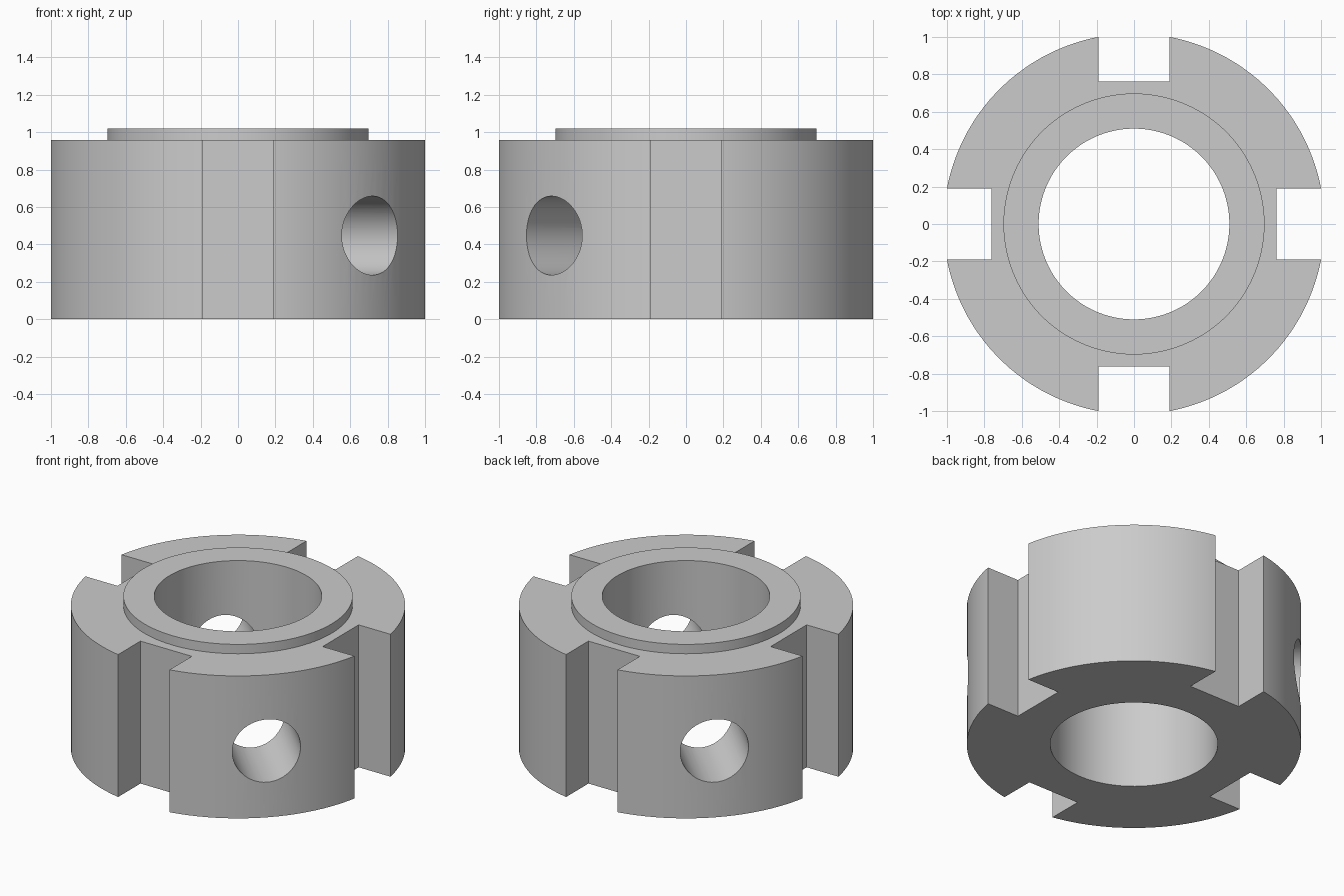
import bpy, bmesh, math
from mathutils import Matrix

if "Cube" in bpy.data.objects:
    bpy.data.objects.remove(bpy.data.objects["Cube"])

SEG = 128
R_OUT, R_BORE, R_LIP = 1.018, 0.51, 0.698
H_BODY, H_TOP = 0.957, 1.02
SLOT_W, SLOT_FLOOR = 0.382, 0.763
HOLE_R, HOLE_Z = 0.211, 0.447


def make_object(name, bm):
    bmesh.ops.recalc_face_normals(bm, faces=bm.faces)
    mesh = bpy.data.meshes.new(name)
    bm.to_mesh(mesh)
    bm.free()
    obj = bpy.data.objects.new(name, mesh)
    bpy.context.collection.objects.link(obj)
    return obj


def lathe(name, profile):
    """Revolve a closed (radius, z) profile about the z axis."""
    bm = bmesh.new()
    rings = []
    for i in range(SEG):
        a = math.tau * (i + 0.5) / SEG
        rings.append([bm.verts.new((r * math.cos(a), r * math.sin(a), z)) for r, z in profile])
    n = len(profile)
    for i in range(SEG):
        p, q = rings[i], rings[(i + 1) % SEG]
        for j in range(n):
            k = (j + 1) % n
            bm.faces.new((p[j], q[j], q[k], p[k]))
    return make_object(name, bm)


def cut(target, cutter):
    mod = target.modifiers.new("cut", 'BOOLEAN')
    mod.operation = 'DIFFERENCE'
    mod.solver = 'EXACT'
    mod.object = cutter
    cutter.hide_render = True
    bpy.context.view_layer.objects.active = target
    bpy.ops.object.modifier_apply(modifier=mod.name)
    bpy.data.objects.remove(cutter)


# Ring body with raised lip around the bore
nut = lathe("slotted_ring_nut", [
    (R_BORE, 0), (R_OUT, 0), (R_OUT, H_BODY),
    (R_LIP, H_BODY), (R_LIP, H_TOP), (R_BORE, H_TOP)])

# Four spanner slots
bm = bmesh.new()
depth = 0.6
for i in range(4):
    m = (Matrix.Rotation(i * math.pi / 2, 4, 'Z')
         @ Matrix.Translation((SLOT_FLOOR + depth / 2, 0, 0.5))
         @ Matrix.Diagonal((depth, SLOT_W, 2, 1)))
    bmesh.ops.create_cube(bm, size=1, matrix=m)
cut(nut, make_object("slot_cutter", bm))

# Diagonal cross hole, front right to back left
bm = bmesh.new()
m = (Matrix.Translation((0, 0, HOLE_Z))
     @ Matrix.Rotation(-math.pi / 4, 4, 'Z')
     @ Matrix.Rotation(math.pi / 2, 4, 'Y'))
bmesh.ops.create_cone(bm, cap_ends=True, segments=64, radius1=HOLE_R,
                      radius2=HOLE_R, depth=3, matrix=m)
cut(nut, make_object("hole_cutter", bm))

# Smooth walls, sharp edges
bpy.ops.object.select_all(action='DESELECT')
nut.select_set(True)
bpy.context.view_layer.objects.active = nut
bpy.ops.object.shade_smooth_by_angle(angle=math.radians(30))
